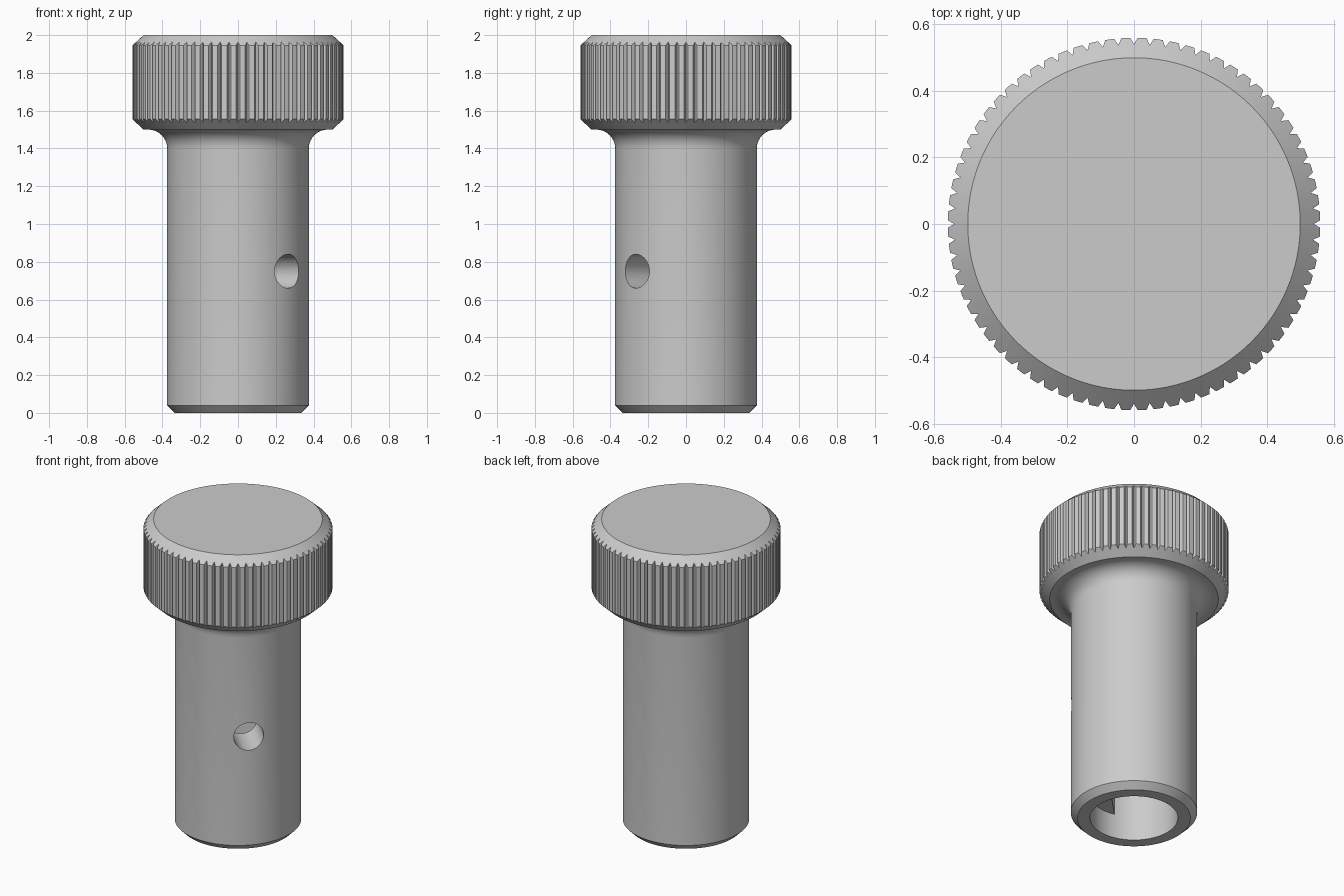
import bpy, bmesh, math
from mathutils import Matrix, Vector

STEPS = 144
TEETH = 72
BORE_R, BORE_TOP = 0.26, 1.2
SCREW_ANGLE = math.radians(-45)

cube = bpy.data.objects.get("Cube")
if cube:
    bpy.data.objects.remove(cube, do_unlink=True)

metal = bpy.data.materials.new("plain_grey")
metal.use_nodes = True
grey = (0.6, 0.6, 0.6, 1)
metal.diffuse_color = grey
metal.node_tree.nodes["Principled BSDF"].inputs["Base Color"].default_value = grey


def make_object(name, bm):
    bmesh.ops.recalc_face_normals(bm, faces=bm.faces)
    mesh = bpy.data.meshes.new(name)
    bm.to_mesh(mesh)
    bm.free()
    obj = bpy.data.objects.new(name, mesh)
    bpy.context.collection.objects.link(obj)
    mesh.materials.append(metal)
    return obj


def revolve(name, profile):
    bm = bmesh.new()
    verts = [bm.verts.new((r, 0, z)) for r, z in profile]
    edges = [bm.edges.new(pair) for pair in zip(verts, verts[1:])]
    bmesh.ops.spin(bm, geom=verts + edges, cent=(0, 0, 0), axis=(0, 0, 1),
                   angle=math.tau, steps=STEPS)
    bmesh.ops.remove_doubles(bm, verts=bm.verts, dist=1e-5)
    return make_object(name, bm)


def add_prism(bm, outline, z0, z1):
    face = bm.faces.new([bm.verts.new((x, y, z0)) for x, y in outline])
    result = bmesh.ops.extrude_face_region(bm, geom=[face], use_keep_orig=True)
    top = [g for g in result["geom"] if isinstance(g, bmesh.types.BMVert)]
    bmesh.ops.translate(bm, verts=top, vec=(0, 0, z1 - z0))


def polar(r, a):
    return r * math.cos(a), r * math.sin(a)


def cut(obj, cutter):
    mod = obj.modifiers.new("cut", 'BOOLEAN')
    mod.operation = 'DIFFERENCE'
    mod.solver = 'EXACT'
    mod.object = cutter
    bpy.context.view_layer.update()
    bpy.context.view_layer.objects.active = obj
    bpy.ops.object.modifier_apply(modifier=mod.name)


# Knob: blind bore, chamfered stem, filleted neck and chamfered head
fillet = [(0.475 - 0.1 * math.cos(a), 1.4 + 0.1 * math.sin(a))
          for a in (math.radians(90 * i / 10) for i in range(11))]
profile = [(0, BORE_TOP), (BORE_R, BORE_TOP), (BORE_R, 0), (0.335, 0), (0.375, 0.04)]
profile += fillet
profile += [(0.5, 1.5), (0.56, 1.555), (0.56, 1.945), (0.5, 2), (0, 2)]
knob = revolve("knob", profile)

# Flat side of the bore, set above a short round entry
half = math.acos(0.13 / BORE_R)
arc = [polar(BORE_R + 0.01, SCREW_ANGLE + half * (i / 16 - 1)) for i in range(33)]
bm = bmesh.new()
add_prism(bm, arc, 0.16, BORE_TOP + 0.01)
bore_flat = make_object("bore_flat", bm)

# V grooves around the grip
bm = bmesh.new()
for i in range(TEETH):
    a = math.tau * i / TEETH
    w = math.radians(2.1)
    add_prism(bm, [polar(0.54, a), polar(0.58, a + w), polar(0.58, a - w)], 1.45, 2.05)
grooves = make_object("groove_cutter", bm)

# Set screw hole through one wall and the flat
bm = bmesh.new()
direction = Vector((*polar(1, SCREW_ANGLE), 0))
place = Matrix.Translation(direction * 0.32 + Vector((0, 0, 0.75)))
turn = direction.to_track_quat('Z', 'Y').to_matrix().to_4x4()
bmesh.ops.create_cone(bm, cap_ends=True, segments=48, radius1=0.09, radius2=0.09,
                      depth=0.5, matrix=place @ turn)
drill = make_object("screw_hole_cutter", bm)

cut(knob, grooves)
cut(knob, drill)
cut(bore_flat, drill)
for cutter in (grooves, drill):
    bpy.data.objects.remove(cutter, do_unlink=True)

# Smooth round faces, keep crisp edges
for obj in (knob, bore_flat):
    bpy.ops.object.select_all(action='DESELECT')
    obj.select_set(True)
    bpy.context.view_layer.objects.active = obj
    bpy.ops.object.shade_smooth_by_angle(angle=math.radians(25))
